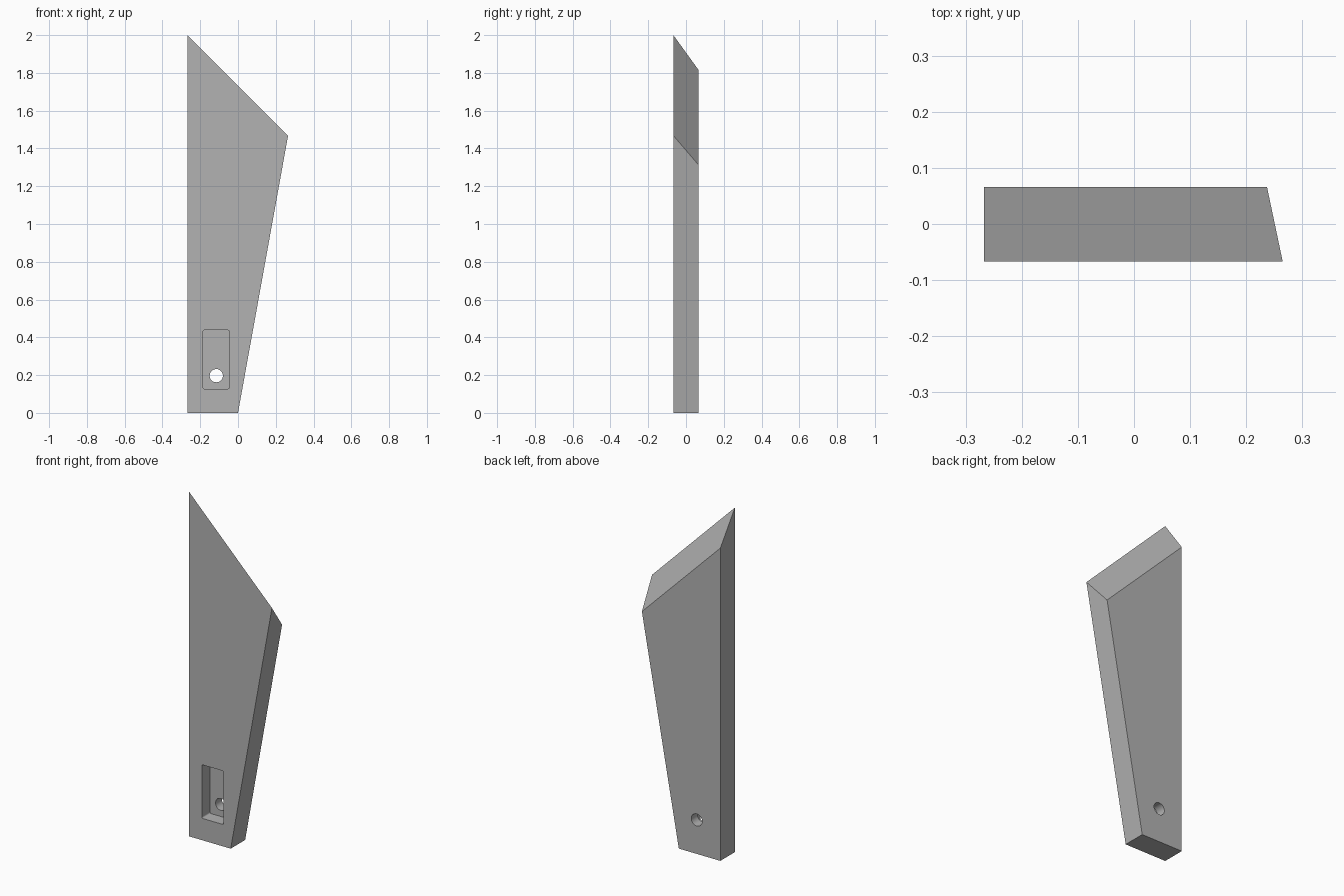
import bpy, bmesh, math

if "Cube" in bpy.data.objects:
    bpy.data.objects.remove(bpy.data.objects["Cube"], do_unlink=True)

FRONT, BACK = -0.067, 0.066

grey = bpy.data.materials.new("plain grey")
grey.use_nodes = True
colour = (0.45, 0.45, 0.45, 1)
grey.diffuse_color = colour
grey.node_tree.nodes["Principled BSDF"].inputs["Base Color"].default_value = colour


def loft(name, near, far, y0, y1):
    """Solid between two matching x-z outlines."""
    bm = bmesh.new()
    a = [bm.verts.new((x, y0, z)) for x, z in near]
    b = [bm.verts.new((x, y1, z)) for x, z in far]
    n = len(a)
    bm.faces.new(a)
    bm.faces.new(b[::-1])
    for i in range(n):
        j = (i + 1) % n
        bm.faces.new((a[j], a[i], b[i], b[j]))
    bmesh.ops.recalc_face_normals(bm, faces=bm.faces)
    mesh = bpy.data.meshes.new(name)
    bm.to_mesh(mesh)
    bm.free()
    mesh.materials.append(grey)
    obj = bpy.data.objects.new(name, mesh)
    bpy.context.collection.objects.link(obj)
    return obj


def arc(cx, cz, r, start, end, steps):
    return [(cx + r * math.cos(math.radians(start + (end - start) * i / steps)),
             cz + r * math.sin(math.radians(start + (end - start) * i / steps)))
            for i in range(steps + 1)]


# Tapered blade with a compound bevel across the top
blade = loft("blade",
             [(-0.267, 0), (0, 0), (0.265, 1.468), (-0.267, 2)],
             [(-0.267, 0), (0, 0), (0.237, 1.313), (-0.267, 1.816)],
             FRONT, BACK)

# Rounded rectangular pocket in the front
left, right, low, high, r = -0.185, -0.047, 0.127, 0.438, 0.008
outline = []
for cx, cz, start in ((right - r, high - r, 0), (left + r, high - r, 90),
                      (left + r, low + r, 180), (right - r, low + r, 270)):
    outline += arc(cx, cz, r, start, start + 90, 4)
pocket = loft("pocket_cutter", outline, outline, FRONT - 0.05, FRONT + 0.075)

# Round hole right through the blade
circle = arc(-0.115, 0.197, 0.035, 0, 360, 32)[:-1]
hole = loft("hole_cutter", circle, circle, FRONT - 0.1, BACK + 0.1)

for cutter in (pocket, hole):
    mod = blade.modifiers.new(cutter.name, 'BOOLEAN')
    mod.operation = 'DIFFERENCE'
    mod.solver = 'EXACT'
    mod.object = cutter
    cutter.hide_render = True
    cutter.hide_set(True)

# Smooth the hole and corners, keep the edges sharp
bpy.context.view_layer.objects.active = blade
blade.select_set(True)
for mod in list(blade.modifiers):
    bpy.ops.object.modifier_apply(modifier=mod.name)
for cutter in (pocket, hole):
    bpy.data.objects.remove(cutter, do_unlink=True)
bpy.ops.object.shade_smooth_by_angle(angle=math.radians(30))
